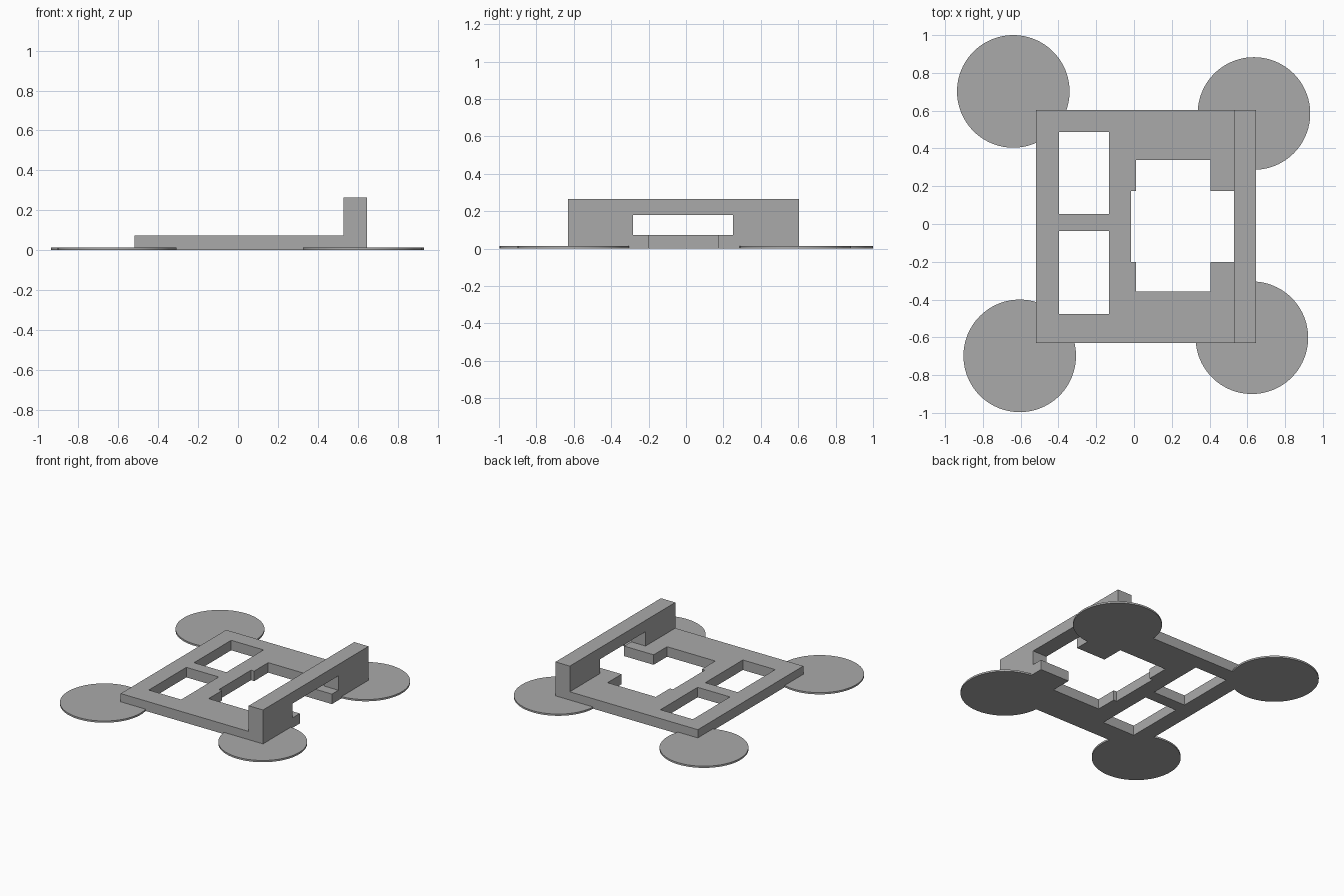
import bpy, bmesh

if "Cube" in bpy.data.objects:
    bpy.data.objects.remove(bpy.data.objects["Cube"])

grey = bpy.data.materials.new("plain grey")
grey.diffuse_color = (0.4, 0.4, 0.4, 1)
grey.use_nodes = True
grey.node_tree.nodes["Principled BSDF"].inputs["Base Color"].default_value = grey.diffuse_color


def finish(name, bm):
    mesh = bpy.data.meshes.new(name)
    bm.to_mesh(mesh)
    bm.free()
    mesh.materials.append(grey)
    ob = bpy.data.objects.new(name, mesh)
    bpy.context.collection.objects.link(ob)
    return ob


def box(name, x0, x1, y0, y1, z0, z1):
    bm = bmesh.new()
    bmesh.ops.create_cube(bm, size=1)
    for v in bm.verts:
        v.co = (x1 if v.co.x > 0 else x0,
                y1 if v.co.y > 0 else y0,
                z1 if v.co.z > 0 else z0)
    return finish(name, bm)


def disc(name, x, y, r=0.298, h=0.013):
    bm = bmesh.new()
    bmesh.ops.create_cone(bm, cap_ends=True, segments=96,
                          radius1=r, radius2=r, depth=h)
    bmesh.ops.translate(bm, verts=bm.verts, vec=(x, y, h / 2))
    ob = finish(name, bm)
    bpy.context.view_layer.objects.active = ob
    ob.select_set(True)
    bpy.ops.object.shade_smooth_by_angle()
    ob.select_set(False)


def boolean(target, other, operation):
    mod = target.modifiers.new(other.name, 'BOOLEAN')
    mod.operation = operation
    mod.solver = 'EXACT'
    mod.object = other
    other.hide_render = True
    other.hide_viewport = True


# Base plate with an upright wall along the right edge
X0, X1, Y0, Y1, TOP = -0.519, 0.646, -0.63, 0.603, 0.074
bm = bmesh.new()
profile = [(X0, 0), (X1, 0), (X1, 0.264), (0.529, 0.264), (0.529, TOP), (X0, TOP)]
face = bm.faces.new([bm.verts.new((x, Y0, z)) for x, z in profile])
side = bmesh.ops.extrude_face_region(bm, geom=[face])
bmesh.ops.translate(bm, vec=(0, Y1 - Y0, 0),
                    verts=[v for v in side["geom"] if isinstance(v, bmesh.types.BMVert)])
bmesh.ops.recalc_face_normals(bm, faces=bm.faces)
frame = finish("frame", bm)

# Openings: two left windows, the large bay, the slot out to the right, the wall window
cutters = {
    "back_window_cutter": (-0.397, -0.132, 0.053, 0.487, -0.1, 0.2),
    "front_window_cutter": (-0.397, -0.132, -0.476, -0.037, -0.1, 0.2),
    "bay_cutter": (0.01, 0.405, -0.357, 0.339, -0.1, 0.2),
    "slot_cutter": (-0.016, 0.8, -0.2, 0.175, -0.1, 0.12),
    "wall_window_cutter": (0.5, 0.8, -0.283, 0.25, TOP, 0.18),
}
for name, dims in cutters.items():
    boolean(frame, box(name, *dims), 'DIFFERENCE')

# Thin corner pads
for name, x, y in (("back_left_pad", -0.639, 0.702), ("back_right_pad", 0.635, 0.585),
                   ("front_left_pad", -0.605, -0.698), ("front_right_pad", 0.624, -0.602)):
    disc(name, x, y)
